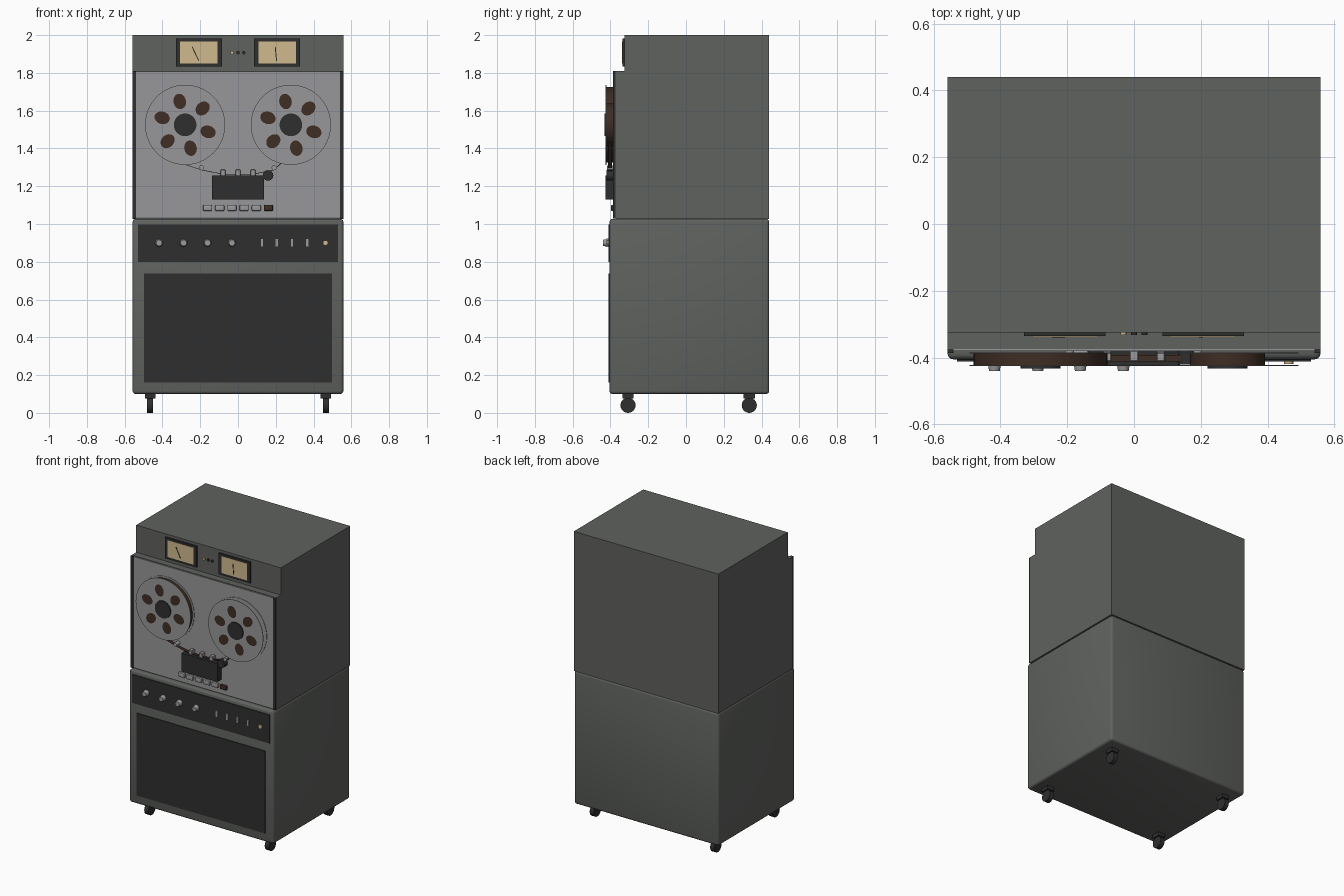
import bpy, bmesh, math
from mathutils import Matrix, Vector

if "Cube" in bpy.data.objects:
    bpy.data.objects.remove(bpy.data.objects["Cube"])


def material(name, rgb):
    m = bpy.data.materials.new(name)
    m.diffuse_color = (*rgb, 1)
    m.use_nodes = True
    m.node_tree.nodes["Principled BSDF"].inputs["Base Color"].default_value = m.diffuse_color
    return m


CABINET = material("cabinet grey", (0.115, 0.122, 0.112))
DECK = material("deck silver", (0.31, 0.31, 0.32))
BLACK = material("panel black", (0.028, 0.028, 0.028))
METAL = material("knob metal", (0.33, 0.33, 0.33))
TAPE = material("tape brown", (0.05, 0.026, 0.017))
CREAM = material("meter cream", (0.63, 0.49, 0.27))


def finish(bm, name, mat, smooth=True):
    bmesh.ops.recalc_face_normals(bm, faces=bm.faces)
    me = bpy.data.meshes.new(name)
    bm.to_mesh(me)
    bm.free()
    ob = bpy.data.objects.new(name, me)
    bpy.context.collection.objects.link(ob)
    me.materials.append(mat)
    if smooth:
        bpy.ops.object.select_all(action='DESELECT')
        bpy.context.view_layer.objects.active = ob
        ob.select_set(True)
        bpy.ops.object.shade_smooth_by_angle(angle=math.radians(35))
    return ob


def box(name, mat, x, y, z, bevel=0, segments=2):
    """Box from (min, max) pairs on each axis."""
    bm = bmesh.new()
    size = [b - a for a, b in (x, y, z)]
    mid = [(a + b) / 2 for a, b in (x, y, z)]
    bmesh.ops.create_cube(bm, size=1, matrix=Matrix.Translation(mid) @ Matrix.Diagonal((*size, 1)))
    if bevel:
        bmesh.ops.bevel(bm, geom=bm.edges[:], offset=bevel, segments=segments,
                        profile=0.5, affect='EDGES')
    return finish(bm, name, mat, bool(bevel))


def disc(name, mat, x, z, r, y0, y1, sides=32, r_front=None):
    """Cylinder along y; y0 is the front end."""
    bm = bmesh.new()
    bmesh.ops.create_cone(
        bm, cap_ends=True, segments=sides, radius1=r, radius2=r_front or r, depth=y1 - y0,
        matrix=Matrix.Translation((x, (y0 + y1) / 2, z)) @ Matrix.Rotation(math.pi / 2, 4, 'X'))
    return finish(bm, name, mat)


def extrude_profile(name, mat, pts, x0, x1):
    """Prism along x from a (y, z) profile."""
    bm = bmesh.new()
    face = bm.faces.new([bm.verts.new((x0, y, z)) for y, z in pts])
    new = bmesh.ops.extrude_face_region(bm, geom=[face])["geom"]
    bmesh.ops.translate(bm, vec=(x1 - x0, 0, 0),
                        verts=[v for v in new if isinstance(v, bmesh.types.BMVert)])
    return finish(bm, name, mat, False)


def ribbon(name, mat, path, y0, y1, t=0.003):
    """Thin strip following an (x, z) path, as wide as y0 to y1."""
    bm = bmesh.new()
    for (ax, az), (bx, bz) in zip(path, path[1:]):
        n = Vector((az - bz, bx - ax)).normalized() * t / 2
        ring = [(ax + n.x, az + n.y), (bx + n.x, bz + n.y),
                (bx - n.x, bz - n.y), (ax - n.x, az - n.y)]
        front = [bm.verts.new((x, y0, z)) for x, z in ring]
        back = [bm.verts.new((x, y1, z)) for x, z in ring]
        bm.faces.new(front)
        bm.faces.new(back[::-1])
        for i in range(4):
            j = (i + 1) % 4
            bm.faces.new((front[i], back[i], back[j], front[j]))
    return finish(bm, name, mat, False)


# Lower cabinet with softly rounded edges, and stepped upper cabinet
lower = box("lower_cabinet", CABINET, (-0.558, 0.558), (-0.405, 0.44), (0.10, 1.027), 0.016, 3)
for p in lower.data.polygons:
    p.use_smooth = True
extrude_profile("upper_cabinet", CABINET,
                [(0.44, 1.027), (0.44, 2.0), (-0.325, 2.0), (-0.325, 1.81),
                 (-0.374, 1.81), (-0.374, 1.027)], -0.558, 0.558)

# Deck plate between dark side rails
box("deck_plate", DECK, (-0.541, 0.541), (-0.38, -0.372), (1.035, 1.806))
for s, side in ((-1, "left"), (1, "right")):
    box(side + "_rail", BLACK, sorted((s * 0.541, s * 0.558)), (-0.386, -0.372), (1.03, 1.81))

# Level meters and indicator lamps
for s, side, top, foot in ((-1, "left", -0.243, -0.207), (1, "right", 0.197, 0.204)):
    x = s * 0.207
    box(side + "_meter_frame", BLACK, (x - 0.122, x + 0.122), (-0.336, -0.324), (1.834, 1.981))
    box(side + "_meter_face", CREAM, (x - 0.099, x + 0.099), (-0.338, -0.335), (1.849, 1.967))
    ribbon(side + "_meter_needle", BLACK, [(top, 1.938), (foot, 1.864)], -0.34, -0.337, 0.005)
for x, mat in ((-0.032, CREAM), (0, TAPE), (0.031, BLACK)):
    disc("indicator_lamp", mat, x, 1.907, 0.009, -0.333, -0.324, 16)

# Reels: tape pack, two flanges, painted openings, hub
for x, side, pack in ((-0.28, "left", 0.2), (0.28, "right", 0.112)):
    z = 1.525
    disc(side + "_tape_pack", TAPE, x, z, pack, -0.422, -0.386, 64)
    disc(side + "_back_flange", DECK, x, z, 0.212, -0.387, -0.384, 64)
    disc(side + "_front_flange", DECK, x, z, 0.212, -0.425, -0.422, 64)
    disc(side + "_hub", BLACK, x, z, 0.06, -0.432, -0.384)
    for k in range(6):
        a = math.radians(-17 + 60 * k)
        bm = bmesh.new()
        bmesh.ops.create_circle(
            bm, cap_ends=True, segments=24, radius=1,
            matrix=Matrix.Translation((x + 0.127 * math.cos(a), -0.4262, z + 0.127 * math.sin(a)))
            @ Matrix.Rotation(-a, 4, 'Y') @ Matrix.Rotation(math.pi / 2, 4, 'X')
            @ Matrix.Diagonal((0.041, 0.033, 1, 1)))
        bmesh.ops.reverse_faces(bm, faces=[f for f in bm.faces if f.normal.y > 0])
        me = bpy.data.meshes.new("reel_opening")
        bm.to_mesh(me)
        bm.free()
        me.materials.append(TAPE)
        bpy.context.collection.objects.link(bpy.data.objects.new(side + "_reel_opening", me))

# Head block, heads, tape guides, capstan roller and tape strand
box("head_block", BLACK, (-0.138, 0.138), (-0.425, -0.378), (1.13, 1.258))
for x in (-0.08, 0, 0.08):
    box("tape_head", METAL, (x - 0.013, x + 0.013), (-0.412, -0.378), (1.25, 1.288), 0.003, 1)
for x in (-0.193, 0.191):
    disc("tape_guide", METAL, x, 1.298, 0.013, -0.418, -0.378, 20)
disc("pinch_roller", BLACK, 0.159, 1.257, 0.028, -0.42, -0.378, 24)
ribbon("tape_strand", TAPE, [(-0.335, 1.333), (-0.193, 1.286), (-0.08, 1.264), (0.08, 1.264),
                             (0.191, 1.286), (0.335, 1.428)], -0.412, -0.392)

# Transport buttons, last one for recording
for k in range(6):
    x = -0.161 + 0.0644 * k
    box("transport_button", TAPE if k == 5 else METAL,
        (x - 0.024, x + 0.024), (-0.397, -0.378), (1.069, 1.101), 0.005, 2)

# Control panel with knobs, switches and lamp
box("control_panel", BLACK, (-0.53, 0.53), (-0.411, -0.40), (0.80, 0.998))
for x in (-0.418, -0.288, -0.161, -0.032):
    disc("knob", METAL, x, 0.90, 0.021, -0.44, -0.41, 20, 0.016)
for x in (0.127, 0.206, 0.286, 0.367):
    box("switch", METAL, (x - 0.009, x + 0.009), (-0.42, -0.41), (0.878, 0.922))
disc("power_lamp", CREAM, 0.463, 0.90, 0.014, -0.419, -0.41, 16)

# Speaker grille
box("speaker_grille", BLACK, (-0.497, 0.497), (-0.41, -0.40), (0.162, 0.737))

# Casters: mounting block and wheel
for x in (-0.465, 0.465):
    for y in (-0.307, 0.335):
        box("caster_mount", BLACK, (x - 0.027, x + 0.027), (y - 0.03, y + 0.03), (0.075, 0.105))
        bm = bmesh.new()
        bmesh.ops.create_cone(
            bm, cap_ends=True, segments=24, radius1=0.04, radius2=0.04, depth=0.032,
            matrix=Matrix.Translation((x, y, 0.04)) @ Matrix.Rotation(math.pi / 2, 4, 'Y'))
        finish(bm, "caster_wheel", BLACK)
